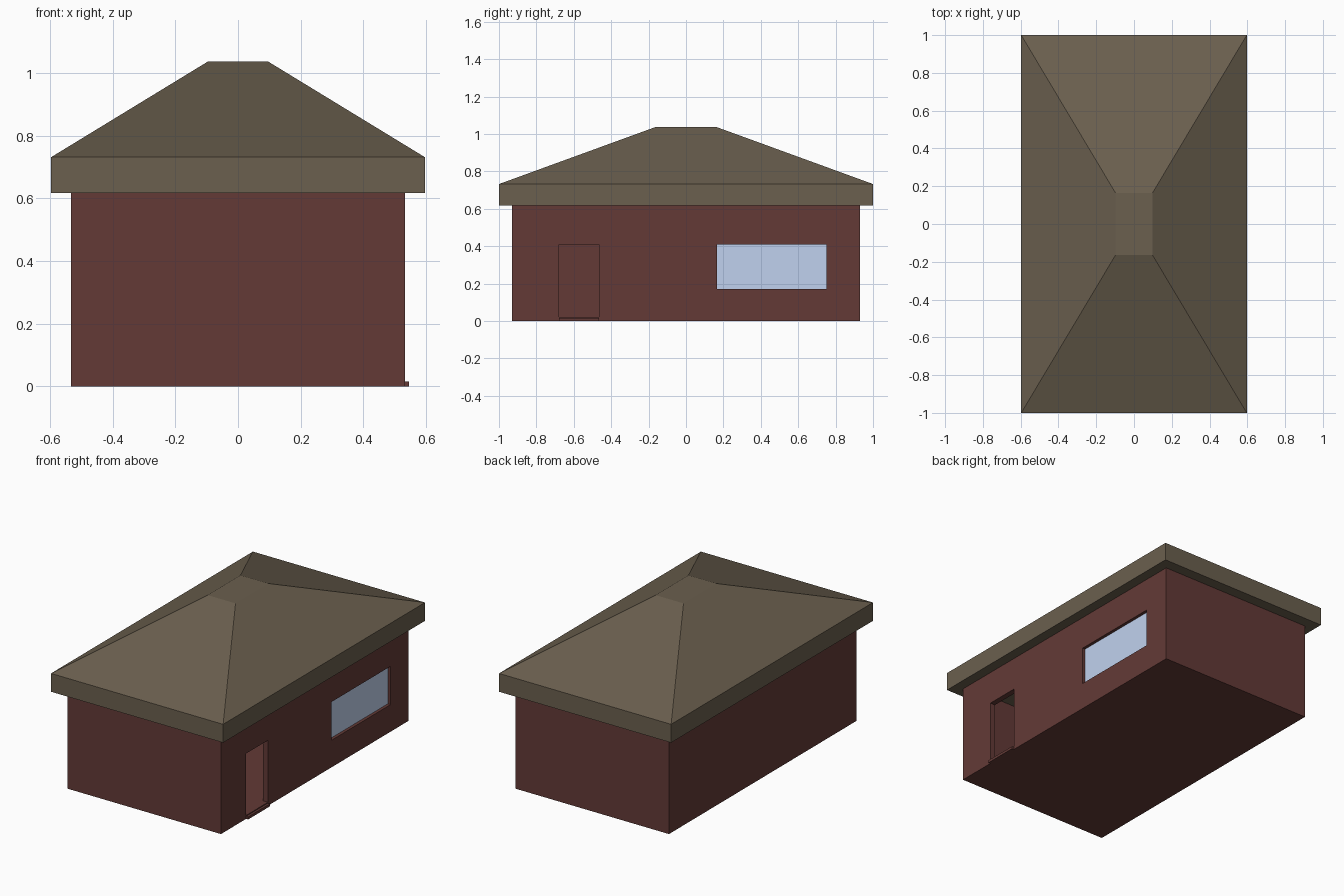
import bpy, bmesh

if "Cube" in bpy.data.objects:
    bpy.data.objects.remove(bpy.data.objects["Cube"])


def material(name, rgb):
    m = bpy.data.materials.new(name)
    m.diffuse_color = (*rgb, 1)
    m.use_nodes = True
    m.node_tree.nodes["Principled BSDF"].inputs["Base Color"].default_value = m.diffuse_color
    return m


BRICK = material("brick", (0.125, 0.042, 0.037))
ROOF = material("roofing", (0.145, 0.115, 0.077))
GLASS = material("glass", (0.53, 0.64, 0.86))


def add_mesh(name, bm, mat):
    me = bpy.data.meshes.new(name)
    bm.to_mesh(me)
    bm.free()
    ob = bpy.data.objects.new(name, me)
    bpy.context.collection.objects.link(ob)
    if mat:
        me.materials.append(mat)
    return ob


def box(name, x, y, z, mat=None):
    """Box from (min, max) ranges on each axis."""
    bm = bmesh.new()
    bmesh.ops.create_cube(bm, size=1)
    for v in bm.verts:
        v.co = [r[0] if c < 0 else r[1] for c, r in zip(v.co, (x, y, z))]
    return add_mesh(name, bm, mat)


def cut(target, name, x, y, z):
    """Subtract a hidden box from the target."""
    cutter = box(name, x, y, z, BRICK)
    cutter.hide_render = True
    cutter.hide_set(True)
    mod = target.modifiers.new(name, 'BOOLEAN')
    mod.operation = 'DIFFERENCE'
    mod.solver = 'EXACT'
    mod.object = cutter


# Hollow walls with floor, open doorway and window opening on the right side
DOOR_Y, WINDOW_Y, WINDOW_Z = (-0.68, -0.465), (0.165, 0.75), (0.17, 0.41)
walls = box("walls", (-0.533, 0.533), (-0.93, 0.93), (0, 0.618), BRICK)
cut(walls, "room_cutter", (-0.498, 0.498), (-0.895, 0.895), (0.022, 0.8))
cut(walls, "door_cutter", (0.45, 0.6), DOOR_Y, (0.022, 0.41))
cut(walls, "window_cutter", (0.45, 0.6), WINDOW_Y, WINDOW_Z)

# Doorstep and window pane
box("doorstep", (0.53, 0.547), DOOR_Y, (0, 0.016), BRICK)
box("window_pane", (0.502, 0.514), WINDOW_Y, WINDOW_Z, GLASS)

# Hipped roof: deep fascia, four slopes and a small flat top
bm = bmesh.new()
rings = []
for hx, hy, z in ((0.597, 1, 0.617), (0.597, 1, 0.732), (0.097, 0.163, 1.037)):
    rings.append([bm.verts.new((sx * hx, sy * hy, z))
                  for sx, sy in ((-1, -1), (1, -1), (1, 1), (-1, 1))])
for low, high in zip(rings, rings[1:]):
    for i in range(4):
        j = (i + 1) % 4
        bm.faces.new((low[i], low[j], high[j], high[i]))
bm.faces.new(rings[0][::-1])
bm.faces.new(rings[-1])
add_mesh("roof", bm, ROOF)
